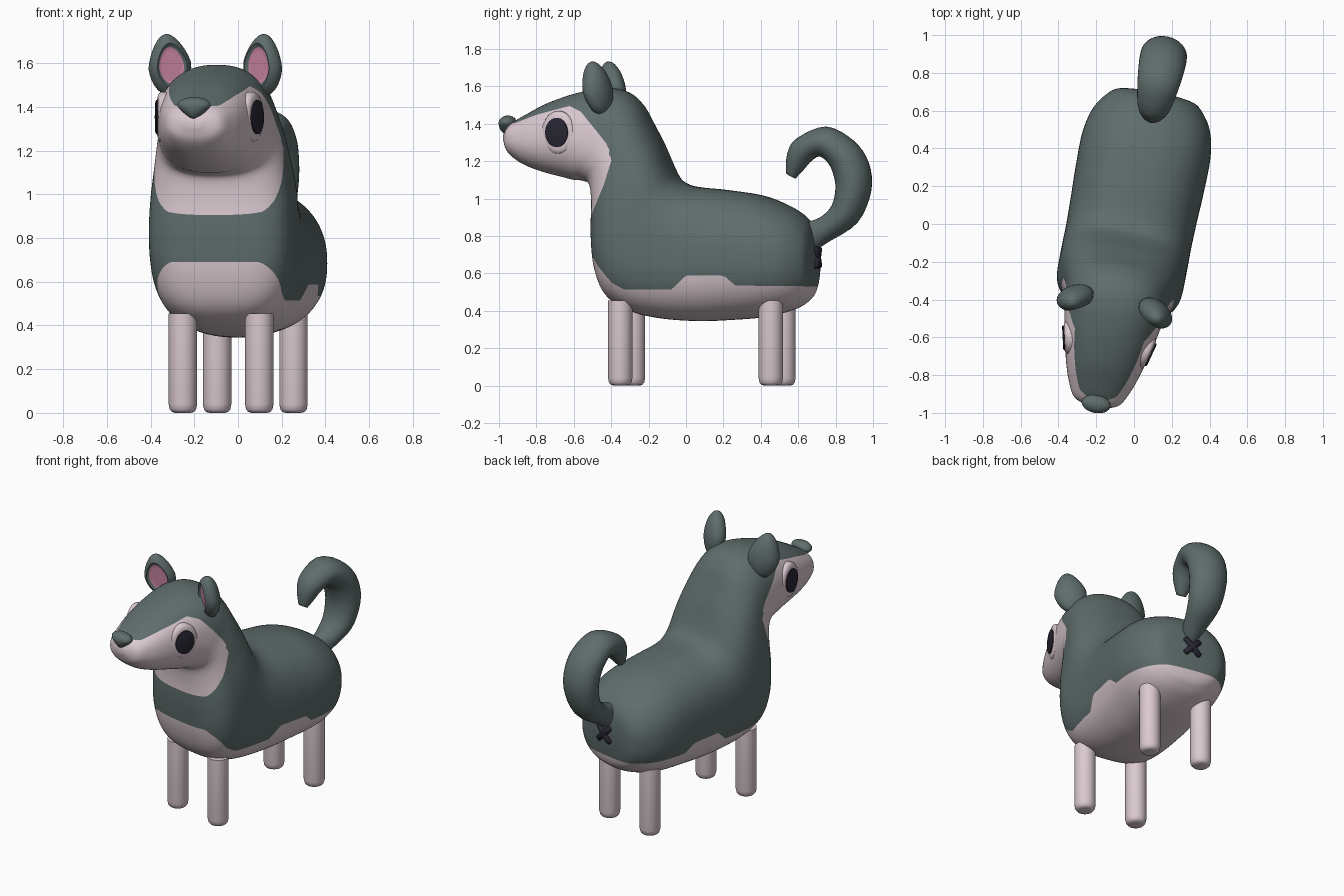
import bpy, bmesh, math
from mathutils import Matrix, Vector

if "Cube" in bpy.data.objects:
    bpy.data.objects.remove(bpy.data.objects["Cube"])

# The animal is built facing -y, then everything is turned slightly about z
ROOT = Matrix.Translation((0, 0.08, 0)) @ Matrix.Rotation(math.radians(-11), 4, 'Z')


def material(name, rgb):
    m = bpy.data.materials.new(name)
    m.diffuse_color = (*rgb, 1)
    m.use_nodes = True
    m.node_tree.nodes["Principled BSDF"].inputs["Base Color"].default_value = m.diffuse_color
    return m


GREEN = material("grey_green_fur", (0.112, 0.152, 0.149))
PALE = material("pale_pink_fur", (0.70, 0.585, 0.63))
PINK = material("inner_ear_pink", (0.64, 0.26, 0.39))
DARK = material("dark_eye", (0.020, 0.019, 0.032))


def finish(name, bm, mats, matrix=Matrix(), angle=45):
    bmesh.ops.recalc_face_normals(bm, faces=bm.faces)
    me = bpy.data.meshes.new(name)
    bm.to_mesh(me)
    bm.free()
    me.shade_smooth()
    me.set_sharp_from_angle(angle=math.radians(angle))
    for m in mats:
        me.materials.append(m)
    ob = bpy.data.objects.new(name, me)
    bpy.context.collection.objects.link(ob)
    ob.matrix_world = ROOT @ matrix
    return ob


def skin(rings):
    """Join closed rings of points into a capped tube."""
    bm = bmesh.new()
    vs = [[bm.verts.new(p) for p in r] for r in rings]
    n = len(vs[0])
    for a, b in zip(vs, vs[1:]):
        for i in range(n):
            j = (i + 1) % n
            bm.faces.new((a[i], a[j], b[j], b[i]))
    bm.faces.new(vs[0])
    bm.faces.new(vs[-1])
    return bm


def catmull(rows, steps):
    rows = [Vector(r) for r in rows]
    ext = [rows[0]] + rows + [rows[-1]]
    out = []
    for a, b, c, d in zip(ext, ext[1:], ext[2:], ext[3:]):
        for k in range(steps):
            t = k / steps
            out.append(0.5 * (2 * b + (c - a) * t + (2 * a - 5 * b + 4 * c - d) * t * t
                              + (3 * b - a - 3 * c + d) * t ** 3))
    return out + [rows[-1]]


def two_rail(rows, steps, seg, power):
    """Loft between two side-view rails; row = (y1, z1, y2, z2, half width)."""
    rings = []
    for k, (y1, z1, y2, z2, w) in enumerate(catmull(rows, steps)):
        ring, p = [], power(k / steps)
        for i in range(seg):
            a = math.tau * i / seg
            c, s = math.cos(a), math.sin(a)
            c = math.copysign(abs(c) ** (2 / p), c)
            s = math.copysign(abs(s) ** (2 / p), s)
            ring.append((w * s, (y1 + y2 + (y1 - y2) * c) / 2, (z1 + z2 + (z1 - z2) * c) / 2))
        rings.append(ring)
    return skin(rings)


def lathe(name, profile, mat, matrix, seg=32, sx=1, sy=1):
    rings = [[(sx * r * math.cos(math.tau * i / seg), sy * r * math.sin(math.tau * i / seg), z)
              for i in range(seg)] for r, z in profile]
    return finish(name, skin(rings), [mat], matrix)


def interp(pts, x):
    if x <= pts[0][0]:
        return pts[0][1]
    for (x0, y0), (x1, y1) in zip(pts, pts[1:]):
        if x <= x1:
            return y0 + (y1 - y0) * (x - x0) / (x1 - x0)
    return pts[-1][1]


# Body, neck and head as one loft from rump to snout (boxier at the chest)
BODY = [
    (.632, .72, .632, .66, .04), (.614, .83, .612, .50, .195), (.57, .90, .56, .435, .262),
    (.48, .96, .47, .395, .318), (.34, 1.015, .34, .365, .346), (.15, 1.045, .15, .35, .346),
    (.0, 1.06, -.02, .345, .34), (-.07, 1.075, -.22, .36, .337), (-.115, 1.10, -.38, .40, .338),
    (-.14, 1.13, -.50, .48, .338), (-.165, 1.18, -.56, .62, .337), (-.19, 1.24, -.58, .80, .327),
    (-.215, 1.30, -.58, .97, .31), (-.265, 1.40, -.595, 1.07, .292), (-.32, 1.50, -.64, 1.095, .275),
    (-.40, 1.57, -.69, 1.10, .265), (-.52, 1.592, -.75, 1.115, .25), (-.67, 1.565, -.83, 1.135, .226),
    (-.82, 1.515, -.91, 1.16, .197), (-.93, 1.46, -.985, 1.195, .165), (-1.03, 1.40, -1.045, 1.245, .12),
    (-1.07, 1.35, -1.07, 1.30, .04)]
bm = two_rail(BODY, 8, 88, lambda t: 2.3 + .65 * math.exp(-((t - 9.5) / 3) ** 2))
BELLY = [(-.55, .69), (-.5, .63), (-.43, .55), (-.36, .513), (-.1, .513),
         (-.02, .588), (.19, .588), (.25, .535), (.7, .53)]
FACE_TOP = [(-1.1, 1.395), (-.99, 1.405), (-.86, 1.45), (-.68, 1.495), (-.61, 1.465),
            (-.51, 1.353), (-.445, 1.273), (-.435, 1.19)]
FACE_LOW = [(-.6, .895), (-.55, .92), (-.52, .97), (-.47, 1.075), (-.435, 1.19)]


def pale(p):
    """Positive on the pale belly and face, negative on the green coat."""
    face = min(p.z - interp(FACE_LOW, p.y), interp(FACE_TOP, p.y) - p.z)
    return max(face, interp(BELLY, p.y) - p.z)


# Cut the coat borders into the mesh so they run smoothly
cut = []
for e in list(bm.edges):
    a, b = e.verts
    fa, fb = pale(a.co), pale(b.co)
    if fa * fb < 0:
        t = min(max(fa / (fa - fb), .02), .98)
        cut.append(bmesh.utils.edge_split(e, a, t)[1])
bmesh.ops.connect_verts(bm, verts=cut)
for f in bm.faces:
    f.material_index = int(pale(f.calc_center_median()) > 0)
finish("body", bm, [GREEN, PALE], angle=70)

# Curled tail
TAIL = [
    (.56, .87, .62, .72, .05), (.65, .90, .69, .765, .075), (.715, .965, .85, .87, .105),
    (.735, 1.06, .925, 1.04, .12), (.72, 1.14, .912, 1.19, .124), (.69, 1.195, .83, 1.31, .122),
    (.645, 1.225, .68, 1.385, .11), (.60, 1.20, .52, 1.32, .09), (.56, 1.155, .47, 1.235, .065),
    (.515, 1.107, .465, 1.135, .03)]
finish("tail", two_rail(TAIL, 4, 32, lambda t: 2), [GREEN], angle=70)

# Crossed mark under the tail
ROD = [(.008, -.075), (.018, -.066), (.021, 0), (.018, .066), (.008, .075)]
for s in (-1, 1):
    lathe("tail_mark", ROD, DARK, Matrix.Translation((0, .633, .685))
          @ Matrix.Rotation(math.radians(45 * s), 4, 'Y'), 16)

# Legs
LEG = [(.035, 0), (.05, .004), (.06, .016), (.065, .04), (.065, .455)]
for part, y in (("front_leg", -.405), ("rear_leg", .415)):
    for s in (-1, 1):
        lathe(part, LEG, PALE, Matrix.Translation((.178 * s, y, 0)))

# Eyes: pale rim disc with a dark pupil plate
for s in (-1, 1):
    turn = math.radians(-14 if s > 0 else 194)
    m = (Matrix.Translation((.222 * s, -.738, 1.353)) @ Matrix.Rotation(turn, 4, 'Z')
         @ Matrix.Rotation(math.pi / 2, 4, 'Y'))
    lathe("eye_rim", [(1, -.05), (1, -.008), (.95, .002), (.8, .009), (.3, .012)], PALE, m, 40, .115, .095)
    lathe("pupil", [(1, .006), (1, .016), (.9, .019)], DARK, m, 40, .078, .066)

# Nose: rounded wedge, wide at the top
bm = bmesh.new()
bmesh.ops.create_uvsphere(bm, u_segments=32, v_segments=20, radius=1)
for v in bm.verts:
    x, y, z = v.co
    width = .077 * (1 + .5 * min(z, 0) + .1 * z)
    v.co = (x * width, y * .048, z * (.042 if z > 0 else .06))
finish("nose", bm, [GREEN], Matrix.Translation((0, -1.052, 1.402)), 80)

# Ears with a sunken pink inside
for s in (-1, 1):
    bm = bmesh.new()
    bmesh.ops.create_uvsphere(bm, u_segments=32, v_segments=20, radius=1)
    inner = set()
    for v in bm.verts:
        x, z, y = v.co
        if y < 0 and math.hypot(x, z) < .62:
            inner.add(v)
            y = -.5
        v.co = (x * .1 * (1 - .3 * max(z, 0)), y * .066 - z * .018, z * .145)
    for f in bm.faces:
        f.material_index = int(all(v in inner for v in f.verts))
    m = (Matrix.Translation((.217 * s, -.522, 1.59)) @ Matrix.Rotation(math.radians(-25 * s), 4, 'Z')
         @ Matrix.Rotation(math.radians(10 * s), 4, 'Y'))
    finish("ear", bm, [GREEN, PINK], m, 50)
